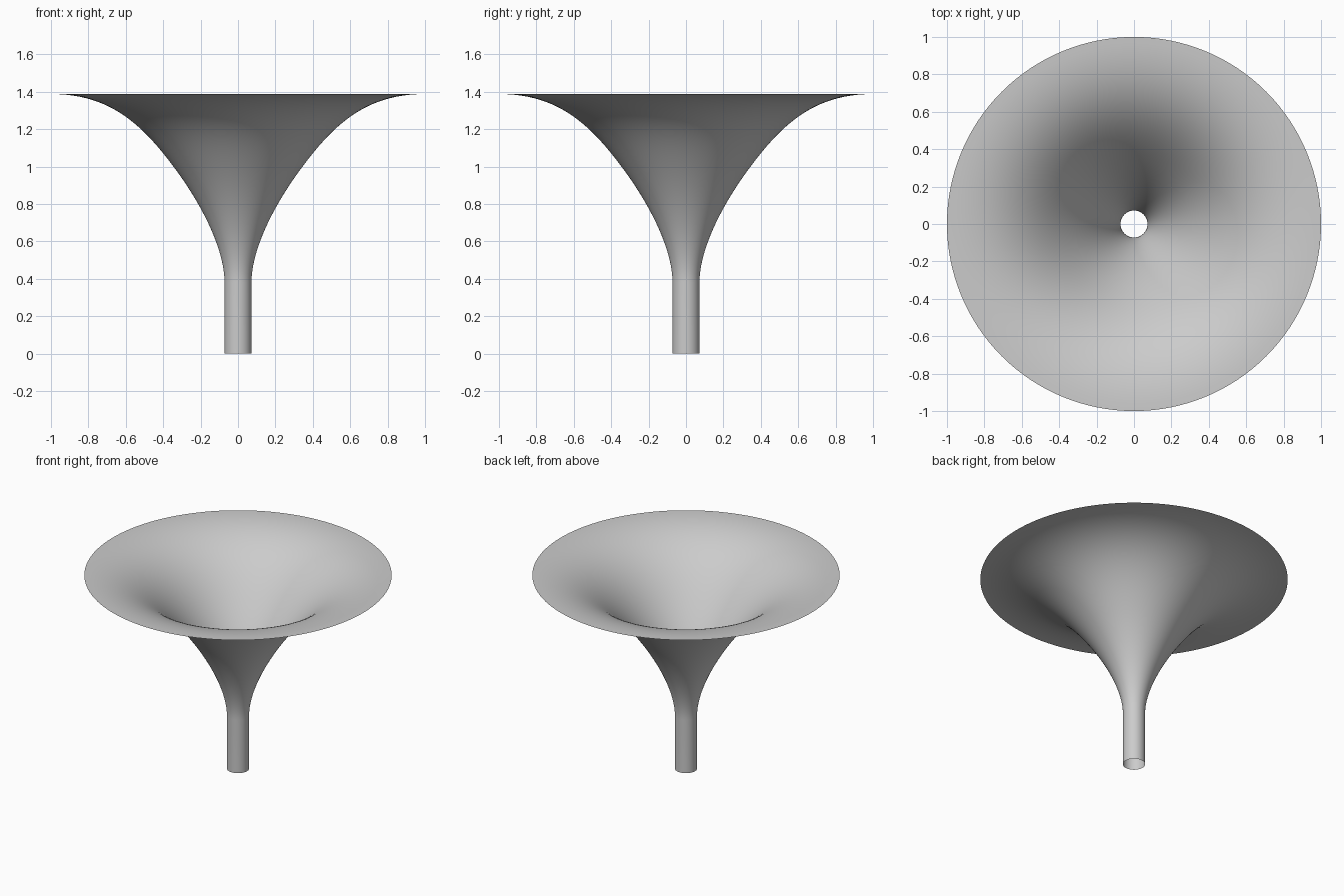
import bpy
import bmesh
from math import tau
from mathutils import Vector
from mathutils.geometry import interpolate_bezier

cube = bpy.data.objects.get("Cube")
if cube:
    bpy.data.objects.remove(cube, do_unlink=True)

# Plain grey material
grey = bpy.data.materials.new("light_grey")
grey.use_nodes = True
colour = (0.6, 0.6, 0.6, 1)
grey.diffuse_color = colour
grey.node_tree.nodes["Principled BSDF"].inputs["Base Color"].default_value = colour


def curve(*points, steps=24):
    return interpolate_bezier(*[Vector((r, 0, z)) for r, z in points], steps)


# Profile: straight pipe, flaring throat, flat-lipped bell
throat = curve((0.072, 0.38), (0.072, 0.56), (0.195, 0.8), (0.345, 1.0))
bell = curve((0.345, 1.0), (0.51, 1.22), (0.68, 1.388), (1.0, 1.388))
profile = [Vector((0.072, 0, 0))] + throat + bell[1:]

# Revolve the profile into an open, single-walled horn
bm = bmesh.new()
verts = [bm.verts.new(p) for p in profile]
edges = [bm.edges.new(pair) for pair in zip(verts, verts[1:])]
bmesh.ops.spin(bm, geom=verts + edges, cent=(0, 0, 0), axis=(0, 0, 1),
               angle=tau, steps=128, use_merge=True)
bmesh.ops.remove_doubles(bm, verts=bm.verts, dist=0.0001)
bmesh.ops.recalc_face_normals(bm, faces=bm.faces)

# Keep the outer wall facing away from the axis
bm.faces.ensure_lookup_table()
pipe_face = min(bm.faces, key=lambda f: f.calc_center_median().z)
centre = pipe_face.calc_center_median()
if pipe_face.normal.dot(Vector((centre.x, centre.y, 0))) < 0:
    bmesh.ops.reverse_faces(bm, faces=bm.faces)
for face in bm.faces:
    face.smooth = True

mesh = bpy.data.meshes.new("horn")
bm.to_mesh(mesh)
bm.free()
mesh.materials.append(grey)
horn = bpy.data.objects.new("horn", mesh)
bpy.context.collection.objects.link(horn)
